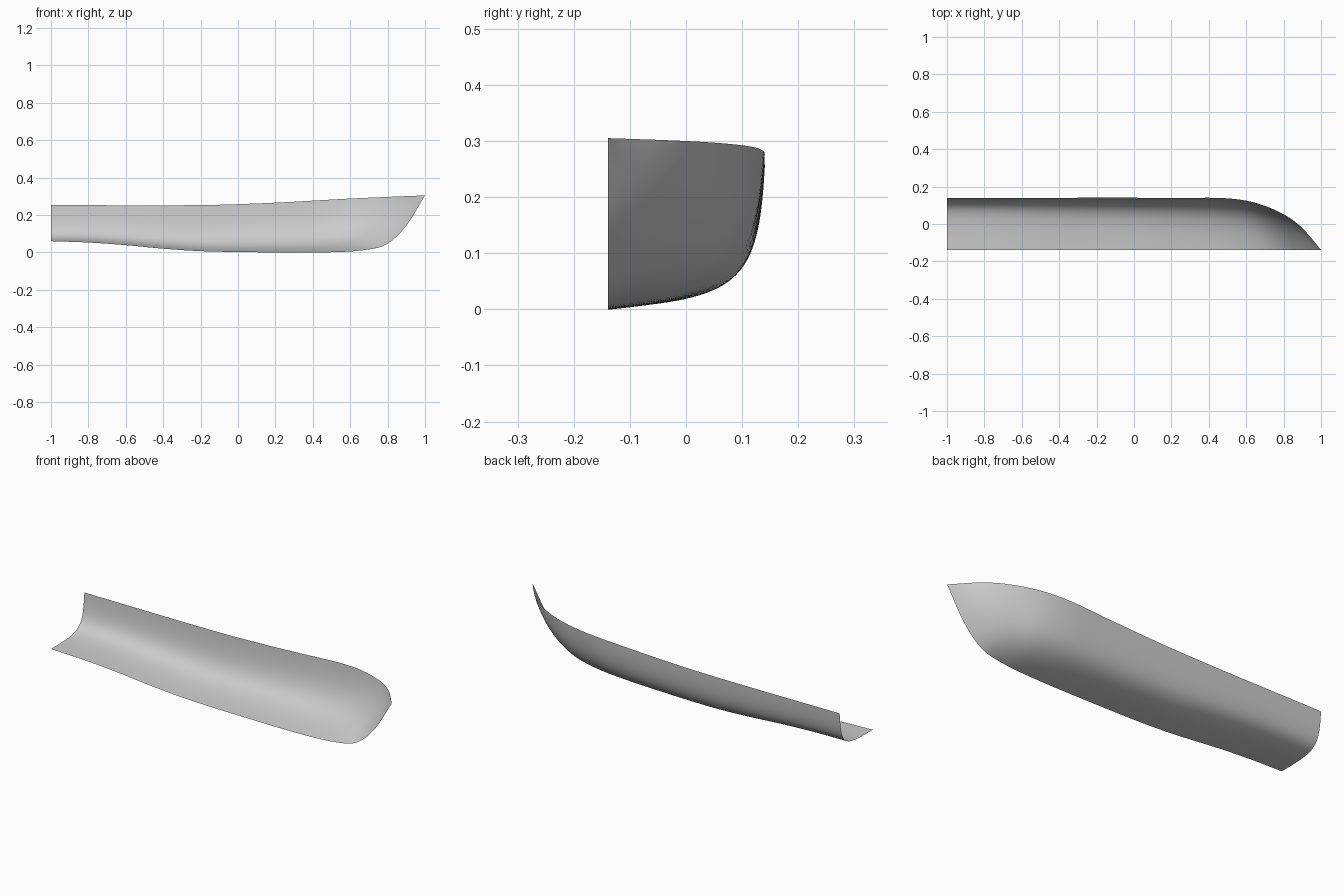
import bpy, bmesh, math

cube = bpy.data.objects.get("Cube")
if cube:
    bpy.data.objects.remove(cube, do_unlink=True)


def curve(points, x):
    """Smooth Hermite interpolation through (x, value) pairs."""
    n = len(points)

    def slope(i):
        lo, hi = points[max(i - 1, 0)], points[min(i + 1, n - 1)]
        return (hi[1] - lo[1]) / (hi[0] - lo[0])

    i = 0
    while i < n - 2 and x > points[i + 1][0]:
        i += 1
    (x0, v0), (x1, v1) = points[i], points[i + 1]
    h = x1 - x0
    t = (x - x0) / h
    return (v0 * (1 + 2 * t) * (1 - t) ** 2 + v1 * t * t * (3 - 2 * t)
            + h * (slope(i) * t * (1 - t) ** 2 - slope(i + 1) * t * t * (1 - t)))


# Hull lines: keel height, sheer height and sheer breadth along the length
KEEL = [(-1, .06), (-.8, .053), (-.6, .039), (-.4, .02), (-.2, .007), (.1, .001),
        (.5, .001), (.7, .016), (.8, .047), (.9, .143), (1, .305)]
SHEER = [(-1, .253), (-.2, .253), (.2, .266), (.6, .288), (1, .305)]
BREADTH = [(-1, .14), (.3, .14), (.5, .137), (.65, .113), (.8, .052), (.9, -.022), (1, -.139)]
CENTRE = -.139

# Section fullness: control points as fractions of section width and height
STATIONS = [-1, .2, .6, .8, 1]
BOTTOM_Y = list(zip(STATIONS, [.86, .79, .68, .5, .4]))
BOTTOM_Z = list(zip(STATIONS, [0, .07, .12, .2, .3]))
BILGE_Y = list(zip(STATIONS, [.95, .96, .93, .88, .8]))
BILGE_Z = list(zip(STATIONS, [.03, .21, .32, .5, .65]))


def section(x, count):
    """Points of one cross-section from the keel up to the sheer."""
    zk = curve(KEEL, x)
    w = curve(BREADTH, x) - CENTRE
    h = curve(SHEER, x) - zk
    for j in range(count + 1):
        t = j / count
        p, q, r = 3 * t * (1 - t) ** 2, 3 * t * t * (1 - t), t ** 3
        yield (x,
               CENTRE + w * (p * curve(BOTTOM_Y, x) + q * curve(BILGE_Y, x) + r),
               zk + h * (p * curve(BOTTOM_Z, x) + q * curve(BILGE_Z, x) + r))


# Half hull shell, stations closing up toward the bow
LENGTHS, GIRTHS = 90, 32
bm = bmesh.new()
rows = []
for i in range(LENGTHS + 1):
    x = -1 + 2 * math.sin(i / LENGTHS * math.pi / 2)
    rows.append([bm.verts.new(p) for p in section(x, GIRTHS)])
for a, b in zip(rows, rows[1:]):
    for j in range(GIRTHS):
        bm.faces.new((a[j], a[j + 1], b[j + 1], b[j]))
bmesh.ops.remove_doubles(bm, verts=bm.verts, dist=.00002)
for f in bm.faces:
    f.smooth = True
bm.normal_update()
# Normals point outward, away from the centreline
if sum(f.normal.y for f in bm.faces) < 0:
    bmesh.ops.reverse_faces(bm, faces=bm.faces)
mesh = bpy.data.meshes.new("half_hull")
bm.to_mesh(mesh)
bm.free()
hull = bpy.data.objects.new("half_hull", mesh)
bpy.context.collection.objects.link(hull)

# Plain grey finish
grey = (.6, .6, .6, 1)
mat = bpy.data.materials.new("hull_grey")
mat.use_nodes = True
mat.diffuse_color = grey
mat.node_tree.nodes["Principled BSDF"].inputs["Base Color"].default_value = grey
mesh.materials.append(mat)
